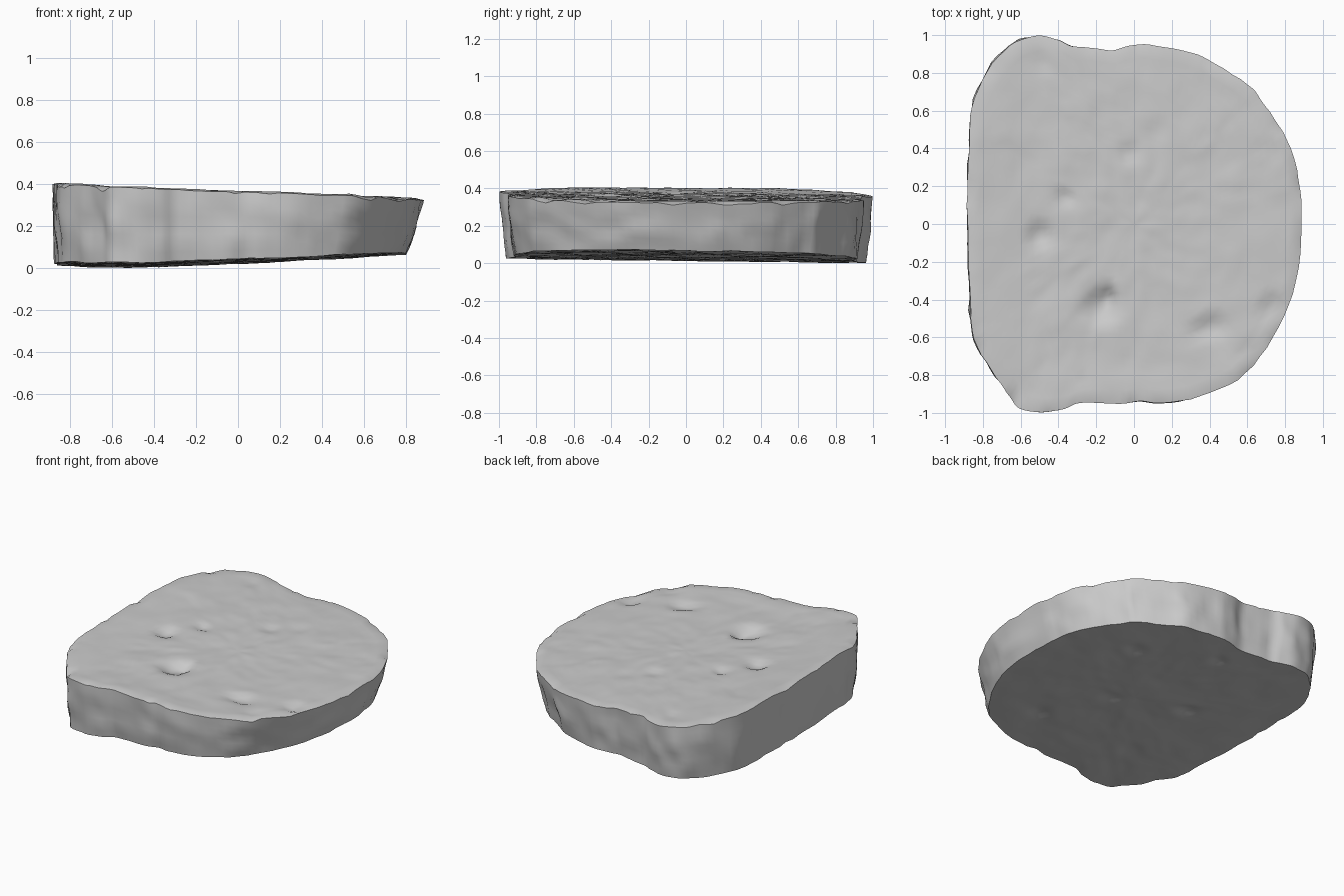
import bpy, bmesh, math
from mathutils import Vector, noise

if "Cube" in bpy.data.objects:
    bpy.data.objects.remove(bpy.data.objects["Cube"])

# Slice outline seen from above, counter-clockwise
OUTLINE = [(.885, .08), (.87, .25), (.83, .4), (.77, .52), (.67, .66), (.6, .74), (.43, .85),
           (.3, .91), (.12, .945), (0, .95), (-.1, .925), (-.2, .93), (-.33, .945), (-.4, .975),
           (-.49, 1), (-.57, .985), (-.66, .945), (-.78, .81), (-.86, .62), (-.875, .45),
           (-.885, .17), (-.88, -.1), (-.87, -.35), (-.86, -.54), (-.83, -.65), (-.73, -.81),
           (-.66, -.91), (-.61, -.975), (-.49, -.995), (-.37, -.975), (-.28, -.945), (-.08, -.95),
           (.03, -.935), (.15, -.947), (.35, -.91), (.55, -.82), (.7, -.65), (.82, -.42), (.87, -.22)]
# Crumb holes: x, y, radius, depth
TOP_PITS = [(-.17, -.43, .085, .04), (-.13, -.38, .04, .02), (-.5, -.06, .06, .03), (-.37, .14, .04, .022),
            (.42, -.54, .06, .025), (.35, -.57, .05, .015), (.73, -.44, .055, .03), (-.03, .37, .05, .012),
            (.12, .5, .06, .008), (.6, -.68, .05, .015), (-.5, .85, .06, .008)]
BOTTOM_PITS = [(.35, .45, .06, .015), (.1, -.1, .06, .012), (-.35, .1, .06, .018), (.3, -.55, .06, .015),
               (-.4, -.5, .07, .012), (-.1, .7, .05, .015)]
STEPS, RINGS, ROWS = 4, 26, 8


def smooth_loop(pts, steps):
    out, n = [], len(pts)
    for i in range(n):
        a, b, c, d = (Vector(pts[(i + k) % n]) for k in (-1, 0, 1, 2))
        for s in range(steps):
            t = s / steps
            out.append(.5 * (2 * b + (c - a) * t + (2 * a - 5 * b + 4 * c - d) * t * t
                             + (3 * b - a - 3 * c + d) * t ** 3))
    return out


def pits(x, y, table):
    return sum(d * math.exp(-(((x - a) ** 2 + (y - b) ** 2) / r ** 2) ** 1.3) for a, b, r, d in table)


def lerp_table(x, table):
    for (x0, z0), (x1, z1) in zip(table, table[1:]):
        if x <= x1:
            return z0 + (z1 - z0) * max(0, (x - x0) / (x1 - x0))
    return table[-1][1]


def bump(x, y, z, freq):
    return noise.noise(Vector((x, y, z)) * freq)


def top_z(x, y):
    z = lerp_table(x, [(-.88, .414), (-.6, .387), (0, .362), (.88, .339)])
    return z - .012 * y * abs(y) - pits(x, y, TOP_PITS) + .007 * bump(x, y, 0, 5) + .004 * bump(x, y, 7, 14)


def bottom_z(x, y):
    z = lerp_table(x, [(-.88, .03), (-.7, .02), (-.35, .024), (0, .038), (.8, .075)])
    return z - .012 * y + pits(x, y, BOTTOM_PITS) + .007 * bump(x, y, 3, 5) + .003 * bump(x, y, 9, 14)


def taper(p):
    """Bottom outline: leans in on the domed side, little at the flat side."""
    q = Vector((p.x * (.905 if p.x > 0 else .99), p.y * .965))
    return q * (1 + .012 * bump(p.x, p.y, 5, 9))


loop = [p * (1 + .007 * bump(p.x, p.y, 2, 12)) for p in smooth_loop(OUTLINE, STEPS)]
n = len(loop)
bm = bmesh.new()
rings = []

# Top crumb face, from the centre out to a slightly chipped rim
for k in range(1, RINGS + 1):
    f = k / RINGS
    ring = []
    for p in loop:
        chip = .006 + .035 * max(0, bump(p.x, p.y, 4, 10)) if k == RINGS else 0
        ring.append(bm.verts.new((p.x * f, p.y * f, top_z(p.x * f, p.y * f) - chip)))
    rings.append(ring)

# Crust side: slanted wall with shallow flutes and lumps
for k in range(1, ROWS):
    t = k / ROWS
    ring = []
    for i, p in enumerate(loop):
        q = p.lerp(taper(p), t)
        rough = .02 * bump(p.x, p.y, t * .3, 5) + .014 * bump(p.x, p.y, t * .25, 11)
        q *= 1 + math.sin(math.pi * t) * (.006 + rough)
        z0 = rings[RINGS - 1][i].co.z
        ring.append(bm.verts.new((q.x, q.y, z0 * (1 - t) + bottom_z(q.x, q.y) * t)))
    rings.append(ring)

# Bottom crumb face
for k in range(RINGS, 0, -1):
    f = k / RINGS
    ring = []
    for p in loop:
        q = taper(p) * f
        ring.append(bm.verts.new((q.x, q.y, max(0, bottom_z(q.x, q.y)))))
    rings.append(ring)

for a, b in zip(rings, rings[1:]):
    for i in range(n):
        j = (i + 1) % n
        bm.faces.new((a[i], b[i], b[j], a[j]))
for ring, z in ((rings[0], top_z(0, 0)), (rings[-1], bottom_z(0, 0))):
    c = bm.verts.new((0, 0, z))
    for i in range(n):
        bm.faces.new((c, ring[i], ring[(i + 1) % n]))
bmesh.ops.recalc_face_normals(bm, faces=bm.faces)

mesh = bpy.data.meshes.new("bread_slice")
bm.to_mesh(mesh)
bm.free()

# Stand on the ground, centred
low = min(v.co.z for v in mesh.vertices)
mid = [(max(v.co[a] for v in mesh.vertices) + min(v.co[a] for v in mesh.vertices)) / 2 for a in (0, 1)]
for v in mesh.vertices:
    v.co -= Vector((mid[0], mid[1], low))
obj = bpy.data.objects.new("bread_slice", mesh)
bpy.context.collection.objects.link(obj)
bpy.context.view_layer.objects.active = obj
obj.select_set(True)
bpy.ops.object.shade_smooth_by_angle(angle=math.radians(40))
